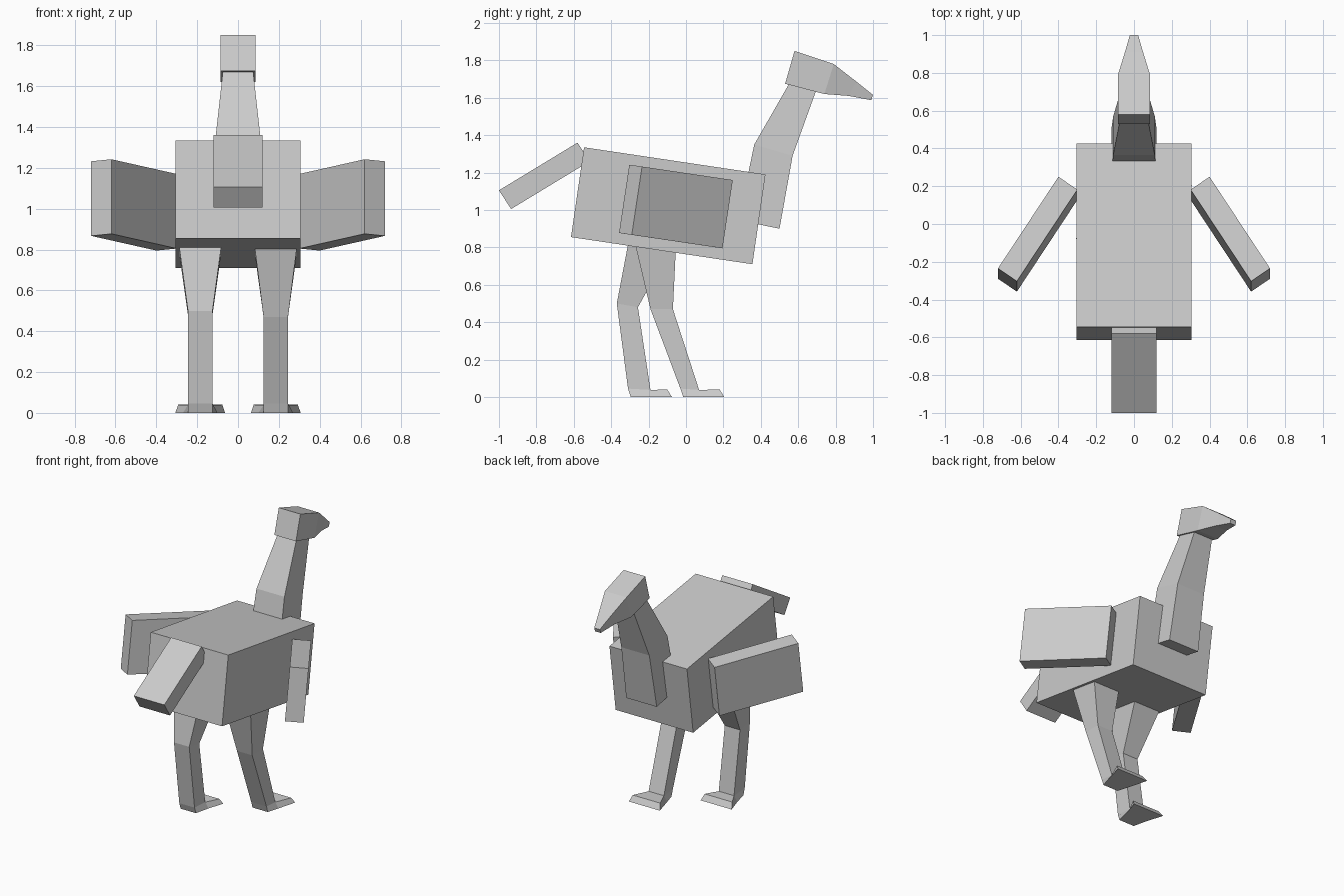
import bpy, bmesh
from mathutils import Vector

cube = bpy.data.objects.get("Cube")
if cube:
    bpy.data.objects.remove(cube, do_unlink=True)

grey = bpy.data.materials.new("plain grey")
grey.use_nodes = True
colour = (0.6, 0.6, 0.6, 1)
grey.diffuse_color = colour
grey.node_tree.nodes["Principled BSDF"].inputs["Base Color"].default_value = colour


def loft(name, rings):
    """Skin a closed solid over four-cornered rings."""
    bm = bmesh.new()
    loops = [[bm.verts.new(p) for p in ring] for ring in rings]
    for a, b in zip(loops, loops[1:]):
        for i in range(4):
            j = (i + 1) % 4
            bm.faces.new((a[i], a[j], b[j], b[i]))
    bm.faces.new(loops[0])
    bm.faces.new(loops[-1])
    bmesh.ops.recalc_face_normals(bm, faces=bm.faces)
    mesh = bpy.data.meshes.new(name)
    bm.to_mesh(mesh)
    bm.free()
    mesh.materials.append(grey)
    obj = bpy.data.objects.new(name, mesh)
    bpy.context.collection.objects.link(obj)
    return obj


def limb(name, sections, x=0):
    """Each section is two side-profile points, (y, z, half width)."""
    return loft(name, [[(x - a[2], a[0], a[1]), (x + a[2], a[0], a[1]),
                        (x + b[2], b[0], b[1]), (x - b[2], b[0], b[1])]
                       for a, b in sections])


def block(name, corner, u, v, w):
    """Box from one corner and three edge vectors."""
    c, u, v, w = map(Vector, (corner, u, v, w))
    ring = [c, c + u, c + u + v, c + v]
    return loft(name, [ring, [p + w for p in ring]])


# Pitched body and raised tail
block("body", (-0.305, -0.615, 0.855), (0.61, 0, 0), (0, 0.97, -0.145), (0, 0.07, 0.48))
block("tail", (-0.12, -1.0, 1.105), (0.24, 0, 0), (0, 0.065, -0.10), (0, 0.42, 0.255))

# Wings splay outward and back
for side, label in ((1, "left"), (-1, "right")):
    block(label + "_wing", (side * 0.40, 0.25, 1.16), (side * 0.32, -0.485, 0.072),
          (side * -0.10, -0.068, 0.01), (0, -0.055, -0.365))

# Neck and head
limb("neck", [((0.28, 0.945, 0.12), (0.50, 0.90, 0.12)),
              ((0.365, 1.35, 0.11), (0.57, 1.29, 0.11)),
              ((0.56, 1.69, 0.072), (0.70, 1.65, 0.072))])
limb("head", [((0.58, 1.85, 0.085), (0.53, 1.675, 0.085)),
              ((0.79, 1.78, 0.085), (0.74, 1.62, 0.085)),
              ((0.91, 1.687, 0.048), (0.87, 1.61, 0.048)),
              ((1.0, 1.615, 0.022), (0.99, 1.587, 0.022))])

# Legs caught mid-stride: left forward, right back
limb("left_leg", [((-0.27, 0.81, 0.103), (-0.055, 0.78, 0.103)),
                  ((-0.19, 0.47, 0.06), (-0.07, 0.47, 0.06)),
                  ((-0.03, 0.045, 0.06), (0.07, 0.038, 0.06))], 0.185)
limb("right_leg", [((-0.31, 0.815, 0.103), (-0.09, 0.78, 0.103)),
                   ((-0.37, 0.50, 0.06), (-0.257, 0.48, 0.06)),
                   ((-0.31, 0.045, 0.06), (-0.19, 0.038, 0.06))], -0.185)

# Feet flare toward the toes
for label, x, heel, ankle in (("left", 0.185, -0.03, 0.07), ("right", -0.185, -0.31, -0.19)):
    limb(label + "_foot", [((heel, 0.045, 0.06), (heel + 0.015, 0, 0.06)),
                           ((ankle, 0.038, 0.06), (ankle, 0, 0.085)),
                           ((heel + 0.21, 0.04, 0.108), (heel + 0.235, 0, 0.122))], x)
